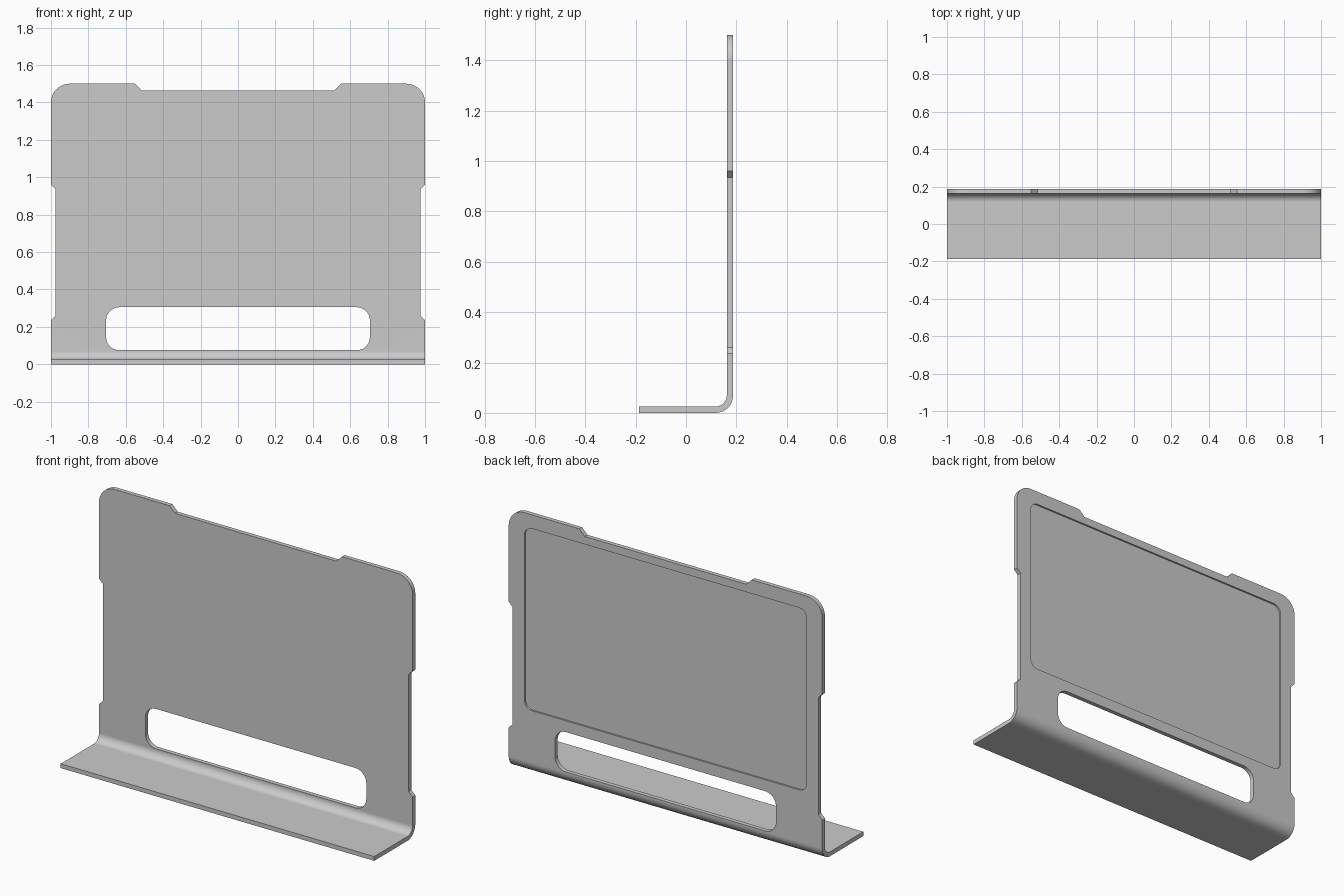
import bpy, bmesh
from math import sin, cos, pi

if "Cube" in bpy.data.objects:
    bpy.data.objects.remove(bpy.data.objects["Cube"])

D, T = 0.187, 0.025          # half depth, sheet thickness
R_OUT = 0.07                 # outer bend radius


def arc(cx, cy, r, a0, a1, n=10):
    return [(cx + r * cos(a0 + (a1 - a0) * i / n),
             cy + r * sin(a0 + (a1 - a0) * i / n)) for i in range(n + 1)]


def rounded_rect(x, z0, z1, r):
    return (arc(x - r, z0 + r, r, -pi / 2, 0) + arc(x - r, z1 - r, r, 0, pi / 2)
            + arc(-x + r, z1 - r, r, pi / 2, pi) + arc(-x + r, z0 + r, r, pi, 1.5 * pi))


def prism(name, points, offset):
    """Extrude a closed 3D polygon by offset."""
    bm = bmesh.new()
    face = bm.faces.new([bm.verts.new(p) for p in points])
    ext = bmesh.ops.extrude_face_region(bm, geom=[face])
    verts = [e for e in ext["geom"] if isinstance(e, bmesh.types.BMVert)]
    bmesh.ops.translate(bm, verts=verts, vec=offset)
    bmesh.ops.recalc_face_normals(bm, faces=bm.faces)
    mesh = bpy.data.meshes.new(name)
    bm.to_mesh(mesh)
    bm.free()
    obj = bpy.data.objects.new(name, mesh)
    bpy.context.collection.objects.link(obj)
    return obj


def front_prism(name, outline, y0, y1):
    return prism(name, [(x, y0, z) for x, z in outline], (0, y1 - y0, 0))


def cut(target, tool, operation):
    mod = target.modifiers.new(tool.name, 'BOOLEAN')
    mod.operation, mod.object, mod.solver = operation, tool, 'EXACT'
    bpy.context.view_layer.objects.active = target
    bpy.ops.object.modifier_apply(modifier=mod.name)
    bpy.data.objects.remove(tool)


# Bent sheet: L-shaped side profile, oversized and trimmed below
c = (D - R_OUT, R_OUT)
profile = ([(-D, 0)] + arc(*c, R_OUT, -pi / 2, 0, 14) + [(D, 1.6), (D - T, 1.6)]
           + arc(*c, R_OUT - T, 0, -pi / 2, 14) + [(-D, T)])
panel = prism("bent_panel", [(-1.1, y, z) for y, z in profile], (2.2, 0, 0))

# Front outline: side notches, rounded top corners, shallow top notch
half = ([(1, -0.1), (1, 0.235), (0.975, 0.26), (0.975, 0.935), (1, 0.96)]
        + arc(0.9, 1.4, 0.1, 0, pi / 2, 12) + [(0.55, 1.5), (0.515, 1.465)])
outline = half + [(-x, z) for x, z in reversed(half)]
cut(panel, front_prism("outline_tool", outline, -0.5, 0.5), 'INTERSECT')

# Through slot and shallow recess in the back
cut(panel, front_prism("slot_tool", rounded_rect(0.705, 0.075, 0.305, 0.07), 0.14, 0.5), 'DIFFERENCE')
cut(panel, front_prism("recess_tool", rounded_rect(0.9, 0.37, 1.42, 0.05), D - 0.01, 0.5), 'DIFFERENCE')

# Smooth bend with flat faces kept flat
panel.select_set(True)
bpy.context.view_layer.objects.active = panel
bpy.ops.object.shade_smooth_by_angle()
normals = panel.modifiers.new("flat_faces", 'WEIGHTED_NORMAL')
normals.keep_sharp = True
